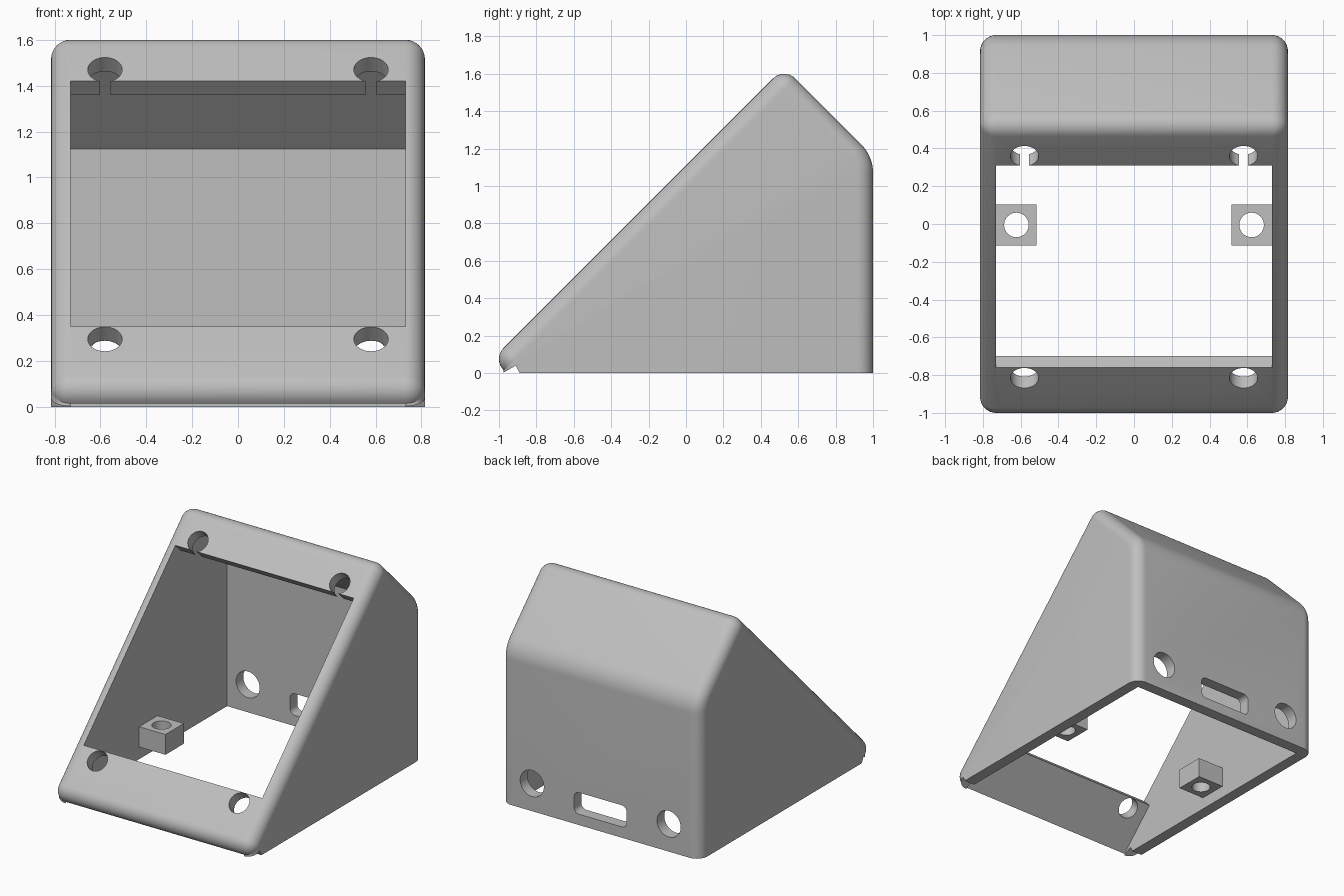
import bpy, bmesh
from math import sin, cos, pi, radians
from mathutils import Matrix, Vector

if "Cube" in bpy.data.objects:
    bpy.data.objects.remove(bpy.data.objects["Cube"])

HALF = 0.815      # half width of the housing
WALL = 0.085      # wall thickness, also the edge rounding
INNER = HALF - WALL
SIDE = Matrix(((0, 0, 1, 0), (1, 0, 0, 0), (0, 1, 0, 0), (0, 0, 0, 1)))  # (y, z) outlines
BACK = Matrix.Rotation(pi / 2, 4, 'X')                                  # (x, z) outlines

grey = bpy.data.materials.new("light_grey_plastic")
grey.use_nodes = True
colour = (0.52, 0.52, 0.52, 1)
grey.diffuse_color = colour
grey.node_tree.nodes["Principled BSDF"].inputs["Base Color"].default_value = colour


def loft(name, rings):
    """Closed solid through equal rings of points."""
    bm = bmesh.new()
    loops = [[bm.verts.new(p) for p in ring] for ring in rings]
    n = len(loops[0])
    for a, b in zip(loops, loops[1:]):
        for i in range(n):
            j = (i + 1) % n
            bm.faces.new((a[i], a[j], b[j], b[i]))
    bm.faces.new(loops[0])
    bm.faces.new(loops[-1])
    bmesh.ops.remove_doubles(bm, verts=bm.verts, dist=1e-5)
    bmesh.ops.recalc_face_normals(bm, faces=bm.faces)
    mesh = bpy.data.meshes.new(name)
    bm.to_mesh(mesh)
    bm.free()
    mesh.materials.append(grey)
    obj = bpy.data.objects.new(name, mesh)
    bpy.context.collection.objects.link(obj)
    return obj


def prism(name, outline, depth, matrix):
    """Outline extruded both ways along its local z."""
    return loft(name, [[matrix @ Vector((u, v, w)) for u, v in outline]
                       for w in (-depth, depth)])


def arc(cu, cv, r, start, end, steps=8):
    angles = [radians(start + (end - start) * i / steps) for i in range(steps + 1)]
    return [(cu + r * cos(t), cv + r * sin(t)) for t in angles]


def circle(r, cu=0, cv=0):
    return arc(cu, cv, r, 0, 360, 40)[:-1]


def cut(obj, cutter):
    cutter.hide_render = True
    mod = obj.modifiers.new("cut", 'BOOLEAN')
    mod.operation = 'DIFFERENCE'
    mod.solver = 'EXACT'
    mod.object = cutter
    bpy.context.view_layer.objects.active = obj
    bpy.ops.object.modifier_apply(modifier=mod.name)
    bpy.data.objects.remove(cutter)


def smooth(obj):
    bpy.ops.object.select_all(action='DESELECT')
    obj.select_set(True)
    bpy.context.view_layer.objects.active = obj
    bpy.ops.object.shade_smooth_by_angle(angle=radians(30))


def side_profile(inset):
    """Rounded wedge outline in (y, z), shrunk everywhere but at the base."""
    front = arc(-0.915, 0.075, WALL - inset, 225, 135)
    ridge = arc(0.525, 1.515, WALL - inset, 135, 45)
    rear = arc(0.783, 1.07, 0.217 - inset, 45, 0)
    return [(front[0][0], 0)] + front + ridge + rear + [(1 - inset, 0)]


# Housing shell: profile lofted across x with rounded sides
stations = []
for i in range(9):
    t = pi / 2 * i / 8
    stations.append((HALF - WALL + WALL * sin(t), WALL * (1 - cos(t))))
stations = [(-x, d) for x, d in reversed(stations)] + stations
housing = loft("housing", [[(x, y, z) for y, z in side_profile(d)] for x, d in stations])

# Hollow inside, open at the base and through the sloped face
hollow = [(-1.04, -0.05), (-0.70, 0.29), (-0.76, 0.35), (-0.86, 0.45), (0.21, 1.52),
          (0.31, 1.42), (0.37, 1.36), (0.525, 1.515), (0.915, 1.125), (0.915, -0.05)]
cut(housing, prism("hollow_cutter", hollow, INNER, SIDE))

# Small notch under the front corners
notch = [(-0.98, -0.05), (-0.98, 0), (-0.91, 0.04), (-0.89, 0), (-0.89, -0.05)]
cut(housing, prism("notch_cutter", notch, 1, SIDE))

# Screw holes square to the slope, and round ports in the back
tilt = Matrix.Rotation(radians(45), 4, 'X')
rear_wall = Matrix.Translation((0, 0.96, 0)) @ BACK
for side in (-1, 1):
    for y, z in ((0.36, 1.47), (-0.815, 0.295)):
        place = Matrix.Translation((side * 0.58, y, z)) @ tilt
        cut(housing, prism("screw_cutter", circle(0.075), 0.13, place))
    cut(housing, prism("port_cutter", circle(0.097, side * 0.56, 0.205), 0.1, rear_wall))

# Rounded slot in the back
slot = (arc(0.175, 0.2, 0.04, 0, 90) + arc(-0.175, 0.2, 0.04, 90, 180)
        + arc(-0.175, 0.12, 0.04, 180, 270) + arc(0.175, 0.12, 0.04, 270, 360))
cut(housing, prism("slot_cutter", slot, 0.1, rear_wall))
smooth(housing)

# Mounting lugs with vertical holes on the inner side walls
for side, label in ((1, "left"), (-1, "right")):
    place = Matrix.Translation((side * 0.6225, -0.005, 0.165))
    half = 0.1075
    square = [(-half, -half), (half, -half), (half, half), (-half, half)]
    lug = prism(label + "_mounting_lug", square, 0.075, place)
    cut(lug, prism("lug_cutter", circle(0.065), 0.2, place))
    smooth(lug)
